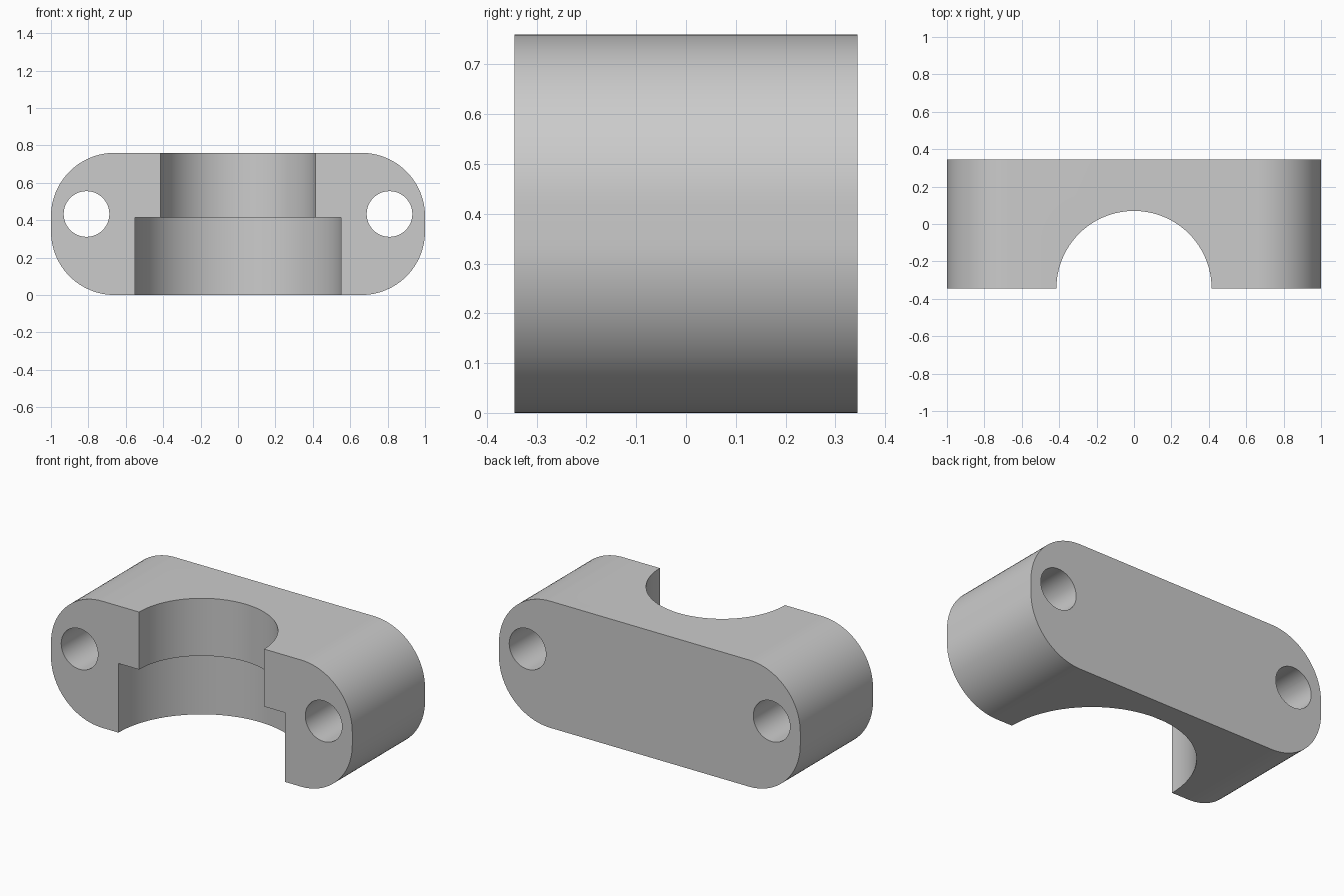
import bpy, bmesh
from math import radians, sin, cos, pi

if "Cube" in bpy.data.objects:
    bpy.data.objects.remove(bpy.data.objects["Cube"])

HALF_X, HALF_Y, HEIGHT = 1.0, 0.345, 0.76
CORNER = 0.34


def cylinder(name, radius, depth, location, rotation=(0, 0, 0), sides=96):
    bpy.ops.mesh.primitive_cylinder_add(vertices=sides, radius=radius, depth=depth,
                                        location=location, rotation=rotation)
    obj = bpy.context.object
    obj.name = name
    obj.hide_render = True
    return obj


# Clamp body: rounded rectangle in the XZ plane, extruded along Y
bm = bmesh.new()
verts = []
corners = [(1, 1, 0), (-1, 1, 90), (-1, -1, 180), (1, -1, 270)]
for sx, sz, start in corners:
    cx = sx * (HALF_X - CORNER)
    cz = HEIGHT / 2 + sz * (HEIGHT / 2 - CORNER)
    for i in range(25):
        a = radians(start) + i * pi / 48
        verts.append(bm.verts.new((cx + CORNER * cos(a), -HALF_Y, cz + CORNER * sin(a))))
face = bm.faces.new(verts)
ext = bmesh.ops.extrude_face_region(bm, geom=[face])
bmesh.ops.translate(bm, vec=(0, 2 * HALF_Y, 0),
                    verts=[v for v in ext["geom"] if isinstance(v, bmesh.types.BMVert)])
bmesh.ops.recalc_face_normals(bm, faces=bm.faces)
mesh = bpy.data.meshes.new("clamp_body")
bm.to_mesh(mesh)
bm.free()
body = bpy.data.objects.new("clamp_body", mesh)
bpy.context.collection.objects.link(body)

# Stepped half bore on the front face, and a bolt hole at each end
STEP = 0.415
cutters = [
    cylinder("upper_bore_cutter", 0.415, 1.2, (0, -HALF_Y, 0.5)),
    cylinder("lower_bore_cutter", 0.552, STEP + 0.2, (0, -HALF_Y, (STEP - 0.2) / 2)),
]
for side in (-1, 1):
    cutters.append(cylinder("bolt_hole_cutter", 0.122, 1.2, (side * 0.81, 0, 0.433),
                            (radians(90), 0, 0), 64))

# Cut, then remove the helpers
bpy.ops.object.select_all(action='DESELECT')
body.select_set(True)
bpy.context.view_layer.objects.active = body
for cutter in cutters:
    mod = body.modifiers.new(cutter.name, 'BOOLEAN')
    mod.operation = 'DIFFERENCE'
    mod.solver = 'EXACT'
    mod.object = cutter
    bpy.ops.object.modifier_apply(modifier=mod.name)
for cutter in cutters:
    bpy.data.objects.remove(cutter, do_unlink=True)

bpy.ops.object.shade_smooth_by_angle(angle=radians(30))
